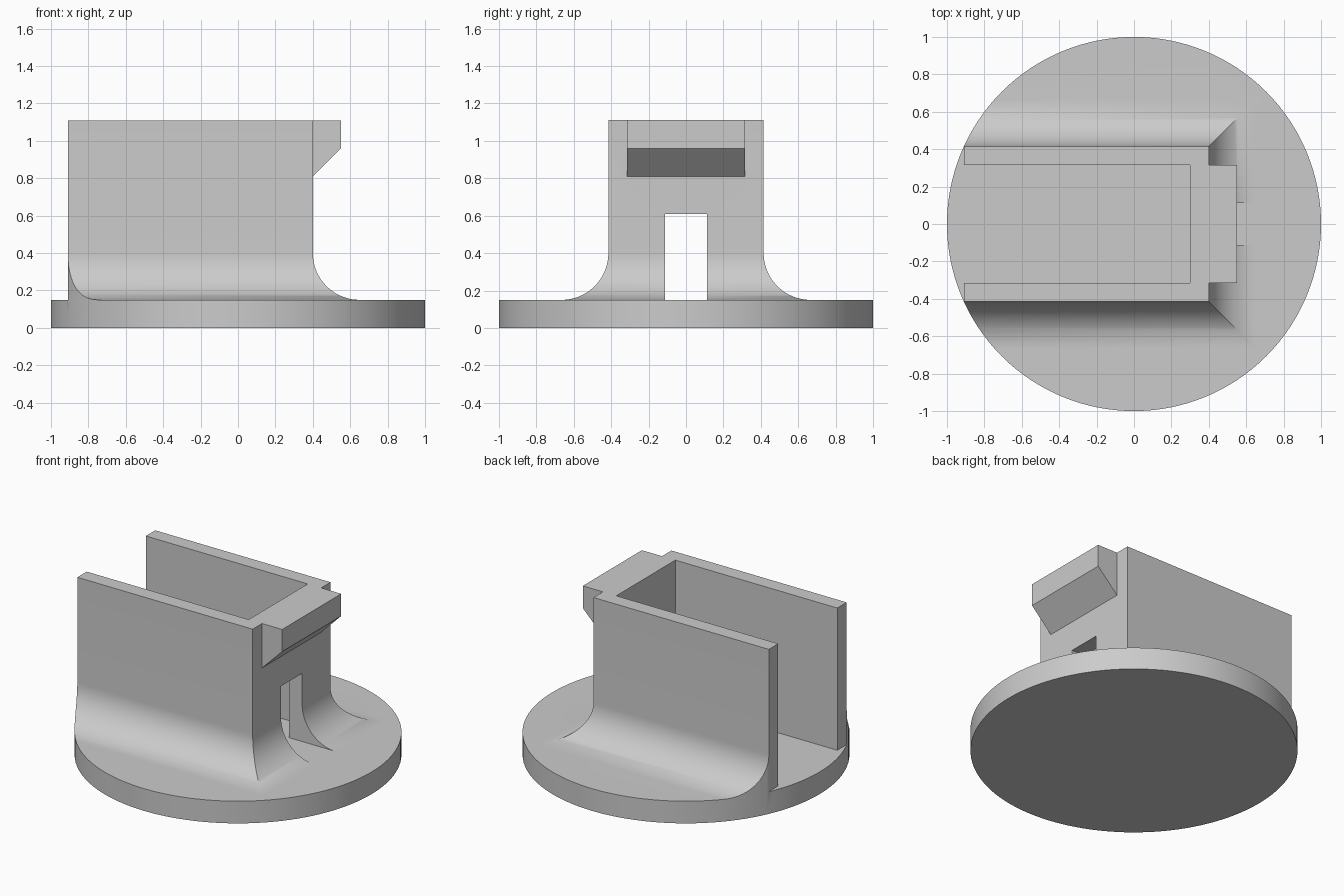
import bpy
import bmesh
import math

cube = bpy.data.objects.get("Cube")
if cube:
    bpy.data.objects.remove(cube)

grey = bpy.data.materials.new("plain grey")
grey.use_nodes = True
COLOUR = (0.6, 0.6, 0.6, 1)
grey.diffuse_color = COLOUR
grey.node_tree.nodes["Principled BSDF"].inputs["Base Color"].default_value = COLOUR

BACK, FRONT, HALF, TOP = -0.909, 0.40, 0.415, 1.11   # holder outline
BASE, FILLET, WALL = 0.15, 0.25, 0.10                # disc height, fillet radius, wall


def loft(name, rings):
    """Closed solid skinned through rings of equal point count."""
    bm = bmesh.new()
    loops = [[bm.verts.new(p) for p in ring] for ring in rings]
    n = len(loops[0])
    for a, b in zip(loops, loops[1:]):
        for i in range(n):
            j = (i + 1) % n
            bm.faces.new((a[i], a[j], b[j], b[i]))
    bm.faces.new(loops[0])
    bm.faces.new(loops[-1])
    bmesh.ops.recalc_face_normals(bm, faces=bm.faces)
    mesh = bpy.data.meshes.new(name)
    bm.to_mesh(mesh)
    bm.free()
    mesh.materials.append(grey)
    obj = bpy.data.objects.new(name, mesh)
    bpy.context.collection.objects.link(obj)
    return obj


def rect(x0, x1, h, z):
    return [(x0, -h, z), (x1, -h, z), (x1, h, z), (x0, h, z)]


def circle(r, z, n=128):
    return [(r * math.cos(math.tau * i / n), r * math.sin(math.tau * i / n), z)
            for i in range(n)]


def combine(target, other, operation):
    """Apply a boolean and remove the helper."""
    mod = target.modifiers.new(operation, 'BOOLEAN')
    mod.operation = operation
    mod.solver = 'EXACT'
    mod.object = other
    bpy.context.view_layer.objects.active = target
    bpy.ops.object.modifier_apply(modifier=mod.name)
    bpy.data.objects.remove(other)


# Holder block with a concave flare where it meets the disc
rings = [rect(BACK, FRONT, HALF, TOP)]
STEPS = 20
for i in range(STEPS + 1):
    t = math.pi / 2 * i / STEPS
    d = FILLET * (1 - math.cos(t))
    rings.append(rect(BACK, FRONT + d, HALF + d, BASE + FILLET * (1 - math.sin(t))))
rings.append(rect(BACK, FRONT + FILLET, HALF + FILLET, 0.05))
holder = loft("holder_on_round_base", rings)

# Latch lip with sloping underside
profile = [(0.35, 0.76), (0.55, 0.96), (0.55, TOP), (0.35, TOP)]
latch = loft("latch", [[(x, y, z) for x, z in profile] for y in (-0.315, 0.315)])
combine(holder, latch, 'UNION')

# Open-backed cavity and the slot through the end wall
cavity = loft("cavity_cutter", [rect(-1.2, FRONT - WALL, HALF - WALL, z) for z in (-0.2, 1.4)])
combine(holder, cavity, 'DIFFERENCE')
slot = loft("slot_cutter", [rect(0.1, 0.9, 0.113, z) for z in (-0.2, 0.61)])
combine(holder, slot, 'DIFFERENCE')

# Round base, trimming the flare to its rim
slab = loft("base_slab", [circle(1.2, z) for z in (-0.1, BASE)])
combine(holder, slab, 'UNION')
trim = loft("rim_trim", [circle(1.0, z) for z in (0, 2)])
combine(holder, trim, 'INTERSECT')

bpy.ops.object.select_all(action='DESELECT')
holder.select_set(True)
bpy.context.view_layer.objects.active = holder
bpy.ops.object.shade_smooth_by_angle(angle=math.radians(30))
